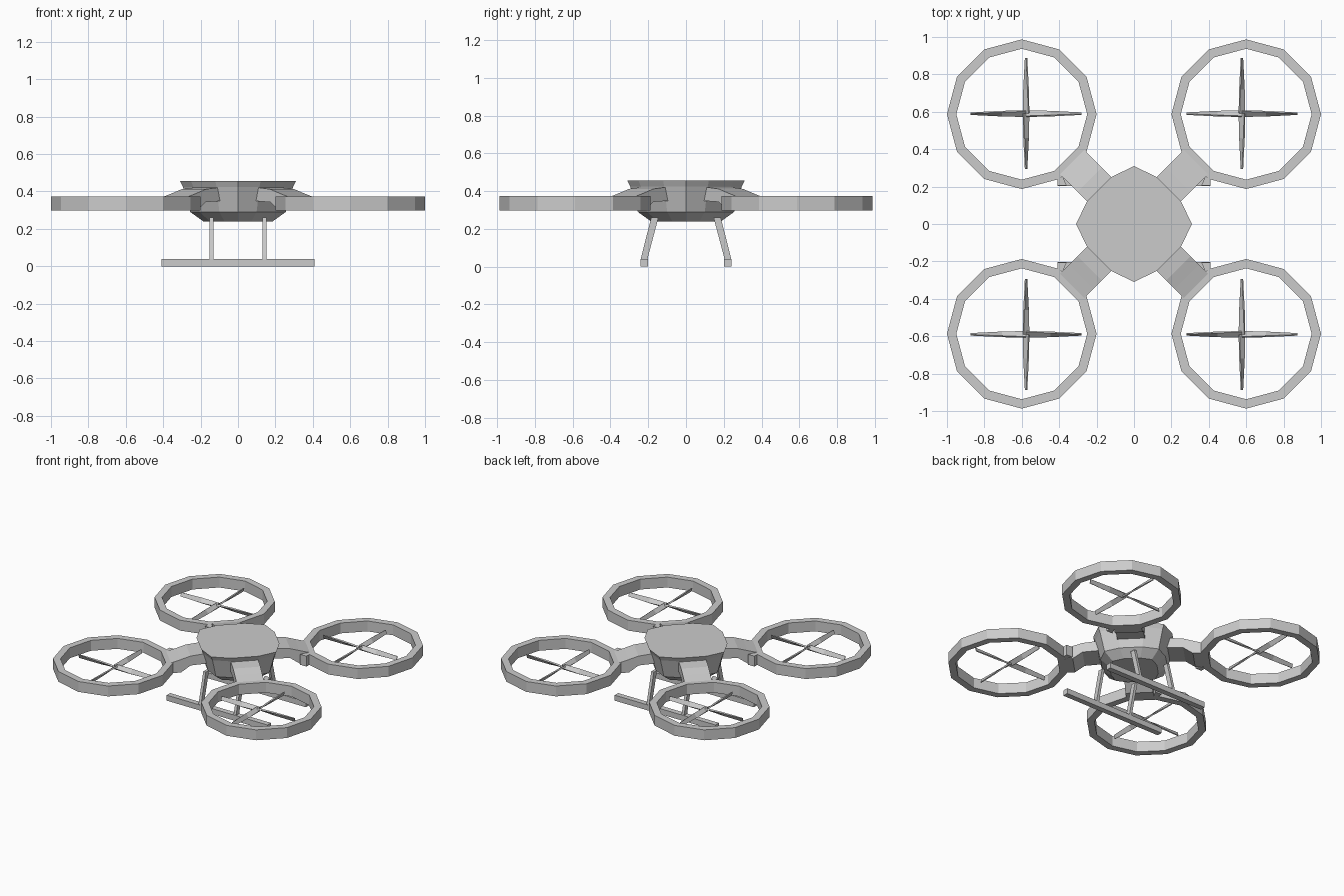
import bpy, bmesh
from math import cos, sin, pi, sqrt

if "Cube" in bpy.data.objects:
    bpy.data.objects.remove(bpy.data.objects["Cube"])


def loft(name, sections, closed=False, mirror=(1, 1)):
    """Skin a list of equal-length point rings; cap the ends unless closed."""
    bm = bmesh.new()
    rings = [[bm.verts.new((x * mirror[0], y * mirror[1], z)) for x, y, z in s]
             for s in sections]
    n = len(rings[0])
    pairs = list(zip(rings, rings[1:]))
    if closed:
        pairs.append((rings[-1], rings[0]))
    else:
        bm.faces.new(rings[0])
        bm.faces.new(rings[-1])
    for a, b in pairs:
        for i in range(n):
            j = (i + 1) % n
            bm.faces.new((a[i], a[j], b[j], b[i]))
    bmesh.ops.recalc_face_normals(bm, faces=bm.faces)
    mesh = bpy.data.meshes.new(name)
    bm.to_mesh(mesh)
    bm.free()
    ob = bpy.data.objects.new(name, mesh)
    bpy.context.collection.objects.link(ob)
    return ob


def rect(cx, cy, z, hx, hy):
    return [(cx - hx, cy - hy, z), (cx + hx, cy - hy, z),
            (cx + hx, cy + hy, z), (cx - hx, cy + hy, z)]


# Body: rounded-square outline, stacked levels
quarter = [(1, 0), (0.81, 0.39), (0.39, 0.81)]
outline = []
for k in range(4):
    c, s = round(cos(k * pi / 2)), round(sin(k * pi / 2))
    outline += [(x * c - y * s, x * s + y * c) for x, y in quarter]
levels = [(0.185, 0.24), (0.255, 0.29), (0.295, 0.425), (0.31, 0.455)]
loft("body", [[(x * r, y * r, z) for x, y in outline] for r, z in levels])

RX, RY = 0.6, 0.587
d = 1 / sqrt(2)
for sx in (-1, 1):
    for sy in (-1, 1):
        m = (sx, sy)

        # Twelve-sided rotor guard
        ring = []
        for k in range(12):
            a = k * pi / 6
            ring.append([(RX + r * cos(a), RY + r * sin(a), z)
                         for r, z in ((0.4, 0.297), (0.4, 0.373), (0.35, 0.373), (0.35, 0.297))])
        loft("rotor_guard", ring, closed=True, mirror=m)

        # Bent diagonal arm: distance along, bottom z, top z
        arm = []
        for t, lo, hi in ((0.2, 0.35, 0.425), (0.335, 0.343, 0.412), (0.4, 0.297, 0.392), (0.467, 0.297, 0.373)):
            arm.append([((t + w) * d, (t - w) * d, z)
                        for w, z in ((-0.092, lo), (0.092, lo), (0.092, hi), (-0.092, hi))])
        loft("arm", arm, mirror=m)

        # Small corner block where the arm meets the guard
        wedge = [(0.36, 0.205), (0.41, 0.205), (0.41, 0.245), (0.38, 0.25)]
        loft("arm_corner", [[(x, y, z) for x, y in wedge] for z in (0.297, 0.373)], mirror=m)

        # Four tapered, twisted blades
        for k in range(4):
            c, s = round(cos(k * pi / 2)), round(sin(k * pi / 2))
            blade = []
            for r, chord, thick, twist in ((0, 0.017, 0.006, 0.5), (0.13, 0.018, 0.005, 0.9),
                                           (0.297, 0.014, 0.003, 1.3)):
                sec = []
                for u, v in ((-1, -1), (1, -1), (1, 1), (-1, 1)):
                    p = u * chord * cos(twist) - v * thick * sin(twist)
                    q = u * chord * sin(twist) + v * thick * cos(twist)
                    sec.append((0.577 + r * c - p * s, 0.59 + r * s + p * c, 0.335 + q))
                blade.append(sec)
            loft("rotor_blade", blade, mirror=m)

        # Splayed landing strut
        loft("landing_strut", [rect(0.142, 0.223, 0.03, 0.01, 0.018),
                               rect(0.142, 0.217, 0.06, 0.01, 0.018),
                               rect(0.142, 0.165, 0.26, 0.01, 0.019)], mirror=m)

# Landing skids
for sy in (-1, 1):
    loft("landing_skid", [rect(0, 0.222, z, 0.408, 0.02) for z in (0, 0.04)], mirror=(1, sy))
